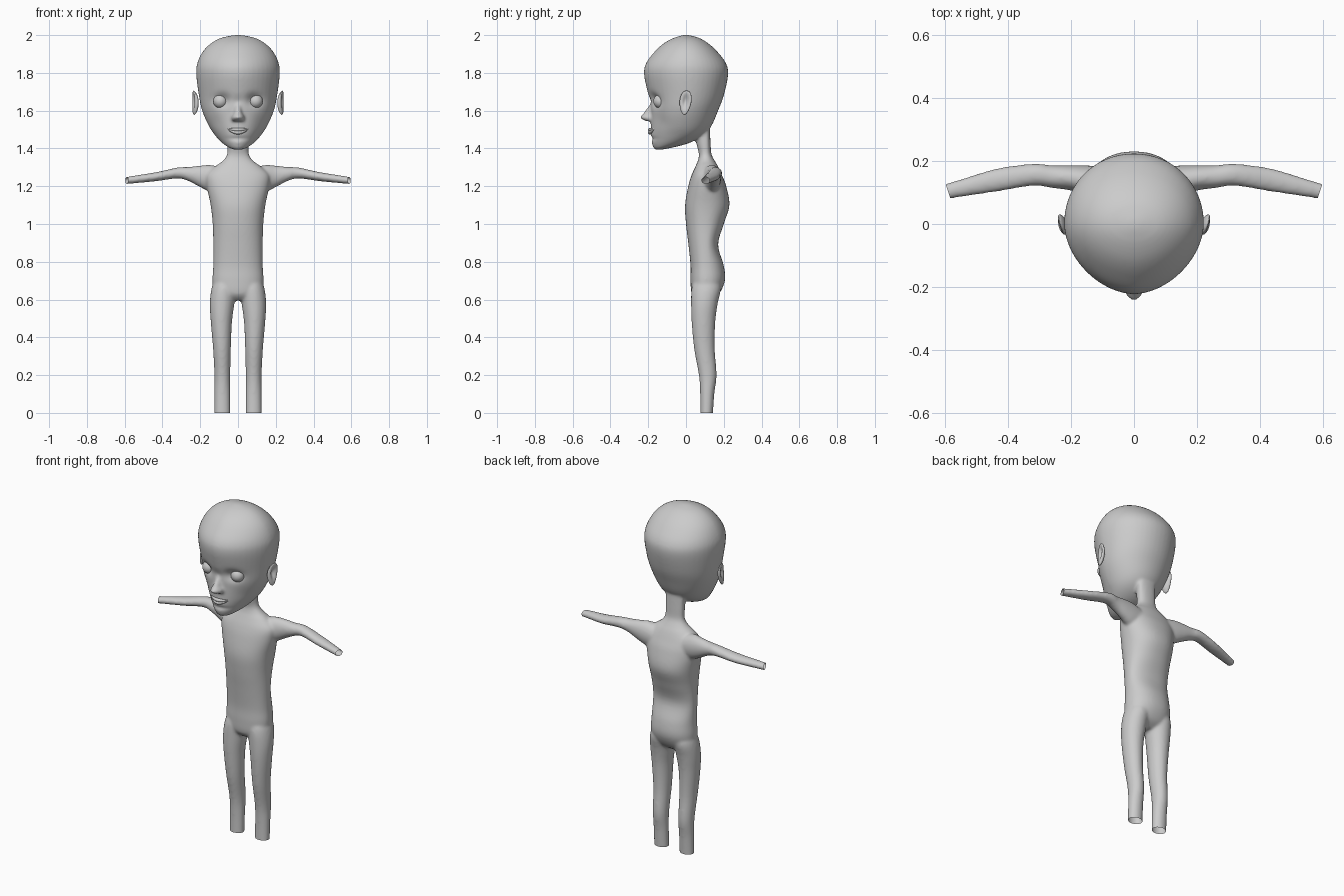
import bpy, bmesh, math
from mathutils import Vector, Matrix

if "Cube" in bpy.data.objects:
    bpy.data.objects.remove(bpy.data.objects["Cube"])

SEG = 48


def smooth_keys(keys, n=5):
    """Catmull-Rom interpolation of parameter tuples."""
    out = []
    for i in range(len(keys) - 1):
        a, b = keys[max(i - 1, 0)], keys[i]
        c, d = keys[i + 1], keys[min(i + 2, len(keys) - 1)]
        for k in range(n):
            t = k / n
            out.append(tuple(0.5 * (2 * q + (r - p) * t + (2 * p - 5 * q + 4 * r - s) * t * t
                                    + (3 * q - p - 3 * r + s) * t ** 3)
                             for p, q, r, s in zip(a, b, c, d)))
    out.append(keys[-1])
    return out


def loft(bm, rings):
    """Closed skin over a list of point rings."""
    loops = [[bm.verts.new(p) for p in ring] for ring in rings]
    n = len(loops[0])
    faces = []
    for a, b in zip(loops, loops[1:]):
        for i in range(n):
            j = (i + 1) % n
            faces.append(bm.faces.new((a[i], a[j], b[j], b[i])))
    faces += [bm.faces.new(loops[0][::-1]), bm.faces.new(loops[-1])]
    bmesh.ops.recalc_face_normals(bm, faces=faces)


def ring(z, cx, hw, front, back, cy, pf=2.0, pb=2.0):
    """Horizontal section with separate front and back depth."""
    pts = []
    for k in range(SEG):
        t = 2 * math.pi * k / SEG
        c, s = math.cos(t), math.sin(t)
        p = pf if s < 0 else pb
        x = cx + math.copysign(hw * abs(c) ** (2 / p), c)
        y = cy + ((back - cy) if s > 0 else (front - cy)) * abs(s) ** (2 / p) * (1 if s else 0)
        pts.append((x, y, z))
    return pts


def finish(name, bm):
    me = bpy.data.meshes.new(name)
    bm.to_mesh(me)
    bm.free()
    for p in me.polygons:
        p.use_smooth = True
    ob = bpy.data.objects.new(name, me)
    bpy.context.collection.objects.link(ob)
    return ob


bm = bmesh.new()

# Head: z, half width, front, back, widest y
head = [(1.395, .025, -.165, -.12, -.14), (1.405, .05, -.173, -.07, -.12),
        (1.43, .085, -.182, .02, -.07), (1.47, .122, -.187, .09, -.03),
        (1.52, .155, -.187, .135, -.02), (1.60, .190, -.188, .17, -.01),
        (1.68, .207, -.2, .2, 0), (1.79, .221, -.222, .223, 0),
        (1.85, .216, -.212, .212, 0), (1.91, .188, -.168, .168, 0),
        (1.955, .145, -.12, .12, 0), (1.985, .09, -.065, .07, 0),
        (2.0, .02, -.015, .015, 0)]
loft(bm, [ring(z, 0, w, f, b, c, 1.8, 2.05) for z, w, f, b, c in smooth_keys(head)])

# Nose
nose = [(1.68, .016, -.185, -.12, -.15), (1.63, .02, -.2, -.12, -.15),
        (1.59, .026, -.223, -.12, -.16), (1.564, .038, -.243, -.12, -.17),
        (1.545, .034, -.215, -.12, -.17)]
loft(bm, [ring(z, 0, w, f, b, c) for z, w, f, b, c in smooth_keys(nose)])

# Neck and torso
torso = [(.595, .08, .06, .13), (.63, .125, .03, .175), (.70, .135, .024, .206),
         (.78, .131, .024, .2), (.89, .131, .013, .17), (1.0, .134, 0, .2),
         (1.10, .145, -.005, .23), (1.2, .165, .012, .213), (1.26, .165, .03, .19),
         (1.305, .12, .05, .17), (1.335, .08, .063, .152), (1.37, .058, .068, .135),
         (1.43, .056, .055, .13), (1.53, .056, .04, .125)]
loft(bm, [ring(z, 0, w, f, b, .105, 2.2, 2.2) for z, w, f, b in smooth_keys(torso)])

# Legs and arms on both sides
leg = [(-.05, .083, .042, .075, .14), (.1, .083, .042, .075, .15), (.2, .083, .042, .068, .162),
       (.34, .085, .047, .043, .152), (.48, .088, .056, .03, .155),
       (.58, .084, .065, .027, .168), (.66, .075, .065, .03, .185), (.72, .065, .055, .05, .17)]
arm = [(.06, .13, .05, 1.23, .06), (.14, .135, .05, 1.24, .072), (.2, .146, .04, 1.252, .057),
       (.26, .15, .036, 1.264, .038), (.32, .156, .035, 1.27, .029),
       (.43, .14, .037, 1.251, .024), (.53, .118, .03, 1.238, .021), (.65, .09, .02, 1.223, .017)]
for side in (-1, 1):
    loft(bm, [ring(z, side * cx, w, f, b, (f + b) / 2) for z, cx, w, f, b in smooth_keys(leg)])
    loft(bm, [[(side * x, y + ry * math.cos(2 * math.pi * k / SEG),
                z + rz * math.sin(2 * math.pi * k / SEG)) for k in range(SEG)]
              for x, y, ry, z, rz in smooth_keys(arm)])

# Blend everything into one skin
raw = finish("body_source", bm)
rm = raw.modifiers.new("blend", 'REMESH')
rm.mode = 'VOXEL'
rm.voxel_size = .0075
sm = raw.modifiers.new("soften", 'SMOOTH')
sm.factor = .5
sm.iterations = 8
deps = bpy.context.evaluated_depsgraph_get()
skin = bpy.data.meshes.new_from_object(raw.evaluated_get(deps))
bpy.data.objects.remove(raw)
bm = bmesh.new()
bm.from_mesh(skin)

# Face modelling: soft pushes (x, z, width, height, depth)
pushes = [(.085, 1.655, .042, .032, .026), (.0, 1.65, .03, .03, .008),
          (.0, 1.452, .05, .012, .008), (.12, 1.53, .04, .05, .006)]
for v in bm.verts:
    if v.co.y < -.04 and v.co.z > 1.38:
        for x, z, w, h, d in pushes:
            v.co.y += d * math.exp(-((abs(v.co.x) - x) / w) ** 2 - ((v.co.z - z) / h) ** 2)

# Open cuts at ankles and wrists
for co, no in (((0, 0, 0), (0, 0, -1)), ((.588, .1, 0), (.95, -.31, 0)),
               ((-.588, .1, 0), (-.95, -.31, 0))):
    geom = bm.verts[:] + bm.edges[:] + bm.faces[:]
    bmesh.ops.bisect_plane(bm, geom=geom, plane_co=co, plane_no=no, clear_outer=True)
finish("body", bm)

# Eyes and ears
for side, tag in ((-1, "right"), (1, "left")):
    bm = bmesh.new()
    bmesh.ops.create_uvsphere(bm, u_segments=32, v_segments=16, radius=.038,
                              matrix=Matrix.Translation((side * .093, -.135, 1.65)))
    finish(tag + "_eye", bm)

    bm = bmesh.new()
    bmesh.ops.create_uvsphere(bm, u_segments=40, v_segments=24, radius=1)
    for v in bm.verts:
        x, y, z = v.co
        # hollow the outer face, narrow the lobe, curl the rim outward
        x = x * .016 - (.02 * math.exp(-(y / .5) ** 2 - ((z - .15) / .55) ** 2) if x > 0 else 0)
        y = y * (.031 + .006 * z) + .006 * z
        v.co = (side * (.226 + x + .008 * z * z + .25 * y), y - .003, 1.642 + z * .064)
    bmesh.ops.recalc_face_normals(bm, faces=bm.faces[:])
    finish(tag + "_ear", bm)

# Lips
for name, dz, thick in (("upper_lip", .007, .009), ("lower_lip", -.008, .01)):
    rings = []
    for i in range(17):
        u = -1 + i / 8
        r = thick * (1 - .85 * u * u)
        cy = -.19 + .024 * u * u
        cz = 1.492 + .012 * u * u + dz * (1 - u * u)
        rings.append([(u * .058, cy + 1.2 * r * math.cos(math.tau * k / 16),
                       cz + r * math.sin(math.tau * k / 16)) for k in range(16)])
    bm = bmesh.new()
    loft(bm, rings)
    finish(name, bm)
